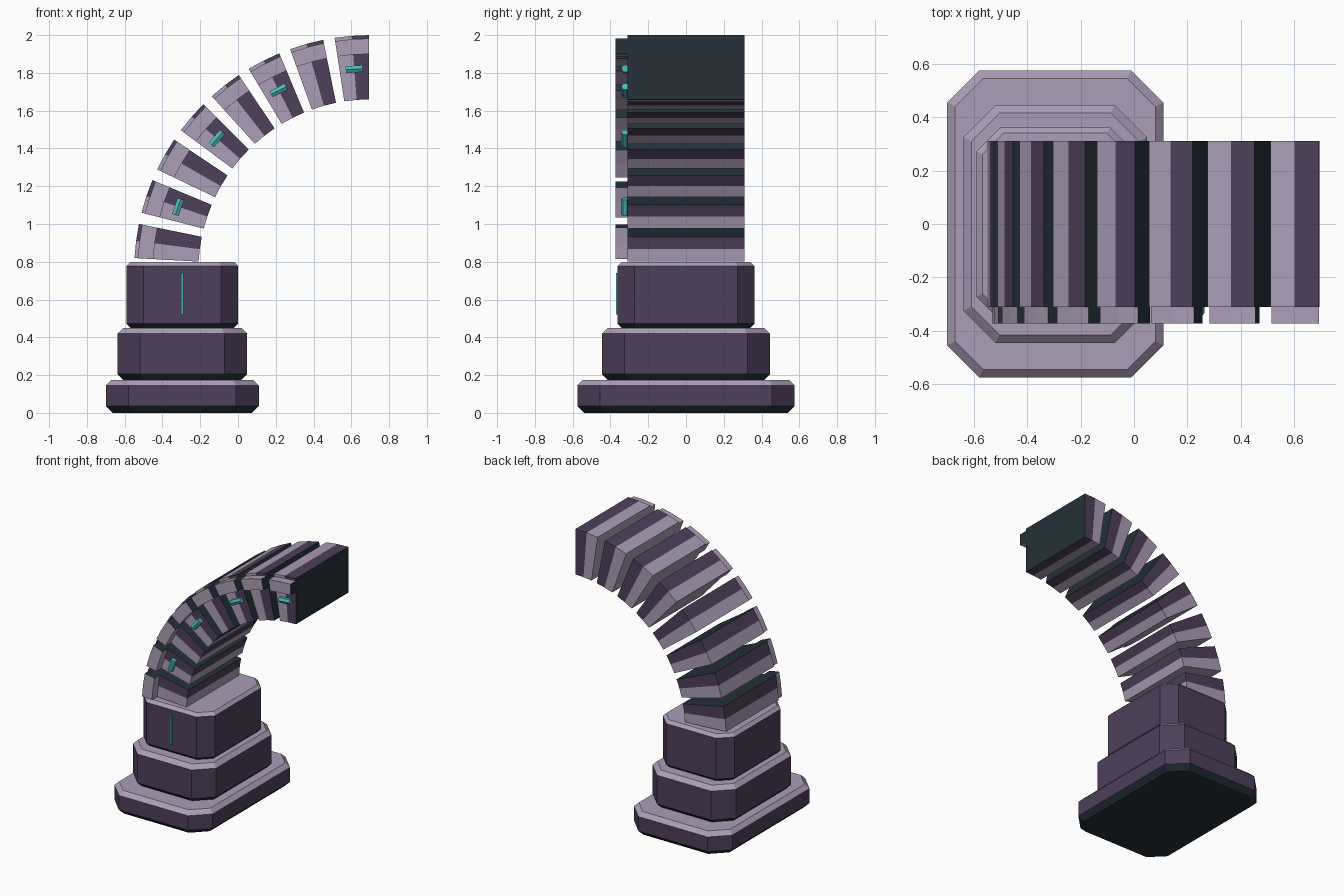
import bpy, bmesh
from math import sin, cos, pi, radians
from mathutils import Vector

cube = bpy.data.objects.get("Cube")
if cube:
    bpy.data.objects.remove(cube, do_unlink=True)


def material(name, rgb):
    m = bpy.data.materials.new(name)
    m.use_nodes = True
    m.diffuse_color = (*rgb, 1)
    m.node_tree.nodes["Principled BSDF"].inputs["Base Color"].default_value = (*rgb, 1)
    return m


LIGHT, DARK, BLACK, TEAL = range(4)
MATS = [
    material("pale mauve", (0.41, 0.34, 0.47)),
    material("dark purple", (0.076, 0.05, 0.102)),
    material("blue black", (0.018, 0.03, 0.04)),
    material("teal", (0.07, 0.5, 0.5)),
]


def loft(name, rings, start, bands, end):
    """Skin a stack of rings; one colour per cap and per band."""
    bm = bmesh.new()
    loops = [[bm.verts.new(p) for p in ring] for ring in rings]
    bm.faces.new(loops[0]).material_index = start
    bm.faces.new(loops[-1]).material_index = end
    n = len(loops[0])
    for low, high, colour in zip(loops, loops[1:], bands):
        for i in range(n):
            j = (i + 1) % n
            bm.faces.new((low[i], low[j], high[j], high[i])).material_index = colour
    bmesh.ops.recalc_face_normals(bm, faces=bm.faces)
    mesh = bpy.data.meshes.new(name)
    bm.to_mesh(mesh)
    bm.free()
    for m in MATS:
        mesh.materials.append(m)
    obj = bpy.data.objects.new(name, mesh)
    bpy.context.collection.objects.link(obj)
    return obj


# Stepped pedestal: octagonal tiers with bevelled rims
BASE_X = -0.295


def octagon(hx, hy, cut, z):
    pts = []
    for sx, sy in ((1, 1), (-1, 1), (-1, -1), (1, -1)):
        pair = [(sx * hx, sy * (hy - cut)), (sx * (hx - cut), sy * hy)]
        pts += pair if sx * sy > 0 else pair[::-1]
    return [(BASE_X + x, y, z) for x, y in pts]


def tier(name, hx, hy, cut, z0, z1, low, high):
    rings = [octagon(hx - i, hy - i, cut - i * 0.5, z) for i, z in
             ((low, z0), (0, z0 + low), (0, z1 - high), (high, z1))]
    loft(name, rings, BLACK, (BLACK, DARK, LIGHT), LIGHT)


tier("lower_tier", 0.405, 0.575, 0.12, 0, 0.175, 0.037, 0.03)
tier("middle_tier", 0.343, 0.445, 0.12, 0.175, 0.45, 0.03, 0.03)
tier("upper_tier", 0.295, 0.362, 0.09, 0.45, 0.8, 0.022, 0.022)

# Curved arm: wedge segments around a common centre
CENTRE = Vector((0.7, 0, 0.75))


def polar(r, y, deg):
    a = radians(deg)
    return CENTRE + Vector((r * cos(a), y, r * sin(a)))


def section(r0, r1, y0, y1, deg):
    return [polar(r, y, deg) for r, y in ((r0, y0), (r1, y0), (r1, y1), (r0, y1))]


def wedge(name, r0, r1, y0, y1, first, last, bands):
    angles = (first, (first + last) / 2, last)
    loft(name, [section(r0, r1, y0, y1, a) for a in angles], LIGHT, bands, BLACK)


for k in range(8):
    first = 176.8 - 11.16 * k
    last = first - 8.35
    mid = (first + last) / 2
    wedge(f"arm_segment_{k + 1}", 0.91, 1.25, -0.31, 0.31, first, last, (LIGHT, DARK))
    wedge(f"front_rib_{k + 1}", 1.15, 1.232, -0.373, -0.31, first, last, (LIGHT, LIGHT))
    # Small crystal bar on every second segment
    if k % 2:
        radial = (polar(1, 0, mid) - CENTRE)
        along = Vector((-radial.z, 0, radial.x))
        heart = polar(1.073, -0.322, mid)
        rings = [[heart + along * t + radial * 0.021 * sin(i * pi / 3)
                  + Vector((0, 0.021 * cos(i * pi / 3), 0)) for i in range(6)]
                 for t in (-0.045, 0.045)]
        loft(f"crystal_bar_{k + 1}", rings, TEAL, (TEAL,), TEAL)

# Thin glowing strip on the pedestal front
strip = [[(BASE_X + x, y, z) for x, y in
          ((-0.007, -0.371), (0.007, -0.371), (0.007, -0.361), (-0.007, -0.361))]
         for z in (0.52, 0.74)]
loft("pedestal_strip", strip, TEAL, (TEAL,), TEAL)
